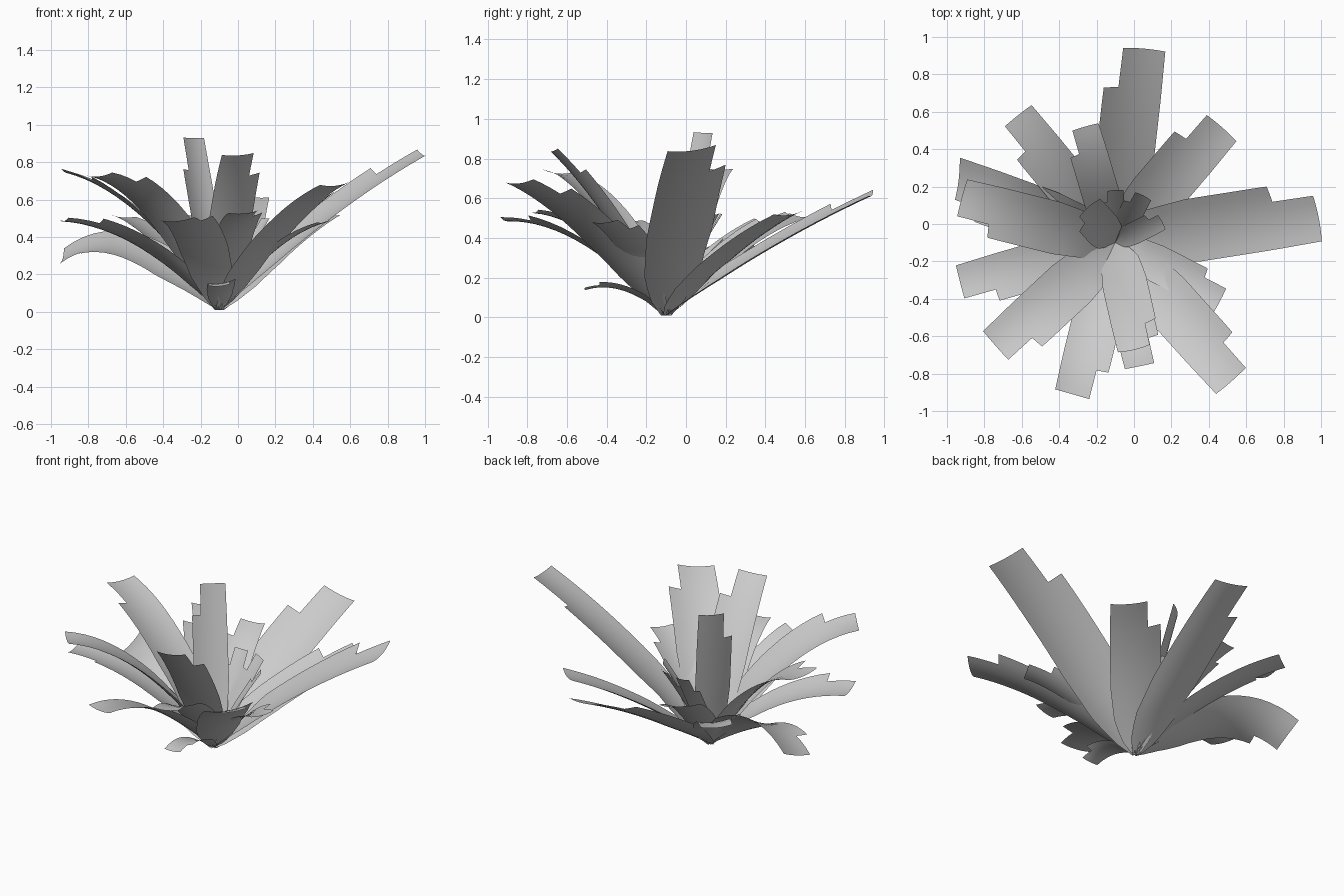
import bpy, bmesh, math
from mathutils import Vector

if "Cube" in bpy.data.objects:
    bpy.data.objects.remove(bpy.data.objects["Cube"])

ROOT = Vector((-0.1, -0.1, 0.01))
ROWS, COLS = 15, 8

def half_profile(t):
    # narrow at the root, quickly full, slightly slimmer at the tip
    pts = [(0, .16), (.08, .58), (.2, .86), (.4, 1), (.75, 1), (1, .97)]
    for (a, va), (b, vb) in zip(pts, pts[1:]):
        if t <= b:
            return va + (vb - va) * (t - a) / (b - a)
    return pts[-1][1]

def leaf(name, x, y, z, w, cr, cz, roll=0.16, cup=0.08):
    """Arching channelled leaf; x,y,z = tip middle, cr = control reach, cz = control height."""
    out = Vector((x, y, 0)) - Vector((ROOT.x, ROOT.y, 0))
    side = Vector((-out.y, out.x, 0)).normalized()
    tip = Vector((x, y, z)) + side * w * 0.12
    ctrl = ROOT.lerp(tip, cr)
    ctrl.z = cz
    bm = bmesh.new()
    grid = []
    for i in range(ROWS + 1):
        t = i / ROWS
        p = ROOT * (1 - t) ** 2 + ctrl * 2 * t * (1 - t) + tip * t * t
        d = ((ctrl - ROOT) * (1 - t) + (tip - ctrl) * t).normalized()
        up = d.cross(side)
        if up.dot(Vector((-out.x, -out.y, out.length))) < 0:
            up.negate()
        row = []
        for j in range(COLS + 1):
            u = j / COLS - 0.5
            lift = (cup * (4 * u * u - 0.3) + roll * (u + .12)) * min(1, 4 * t)
            q = p + side * u * w * half_profile(t) + up * w * lift
            q.z = max(q.z, 0)
            row.append(bm.verts.new(q))
        grid.append(row)
    for i in range(ROWS):
        for j in range(COLS):
            # stepped notch along one edge of the tip
            if j >= COLS * 0.75 and i >= ROWS * 0.8:
                continue
            bm.faces.new((grid[i][j], grid[i][j + 1], grid[i + 1][j + 1], grid[i + 1][j]))
    bmesh.ops.delete(bm, geom=[v for v in bm.verts if not v.link_faces], context='VERTS')
    for f in bm.faces:
        f.smooth = True
    me = bpy.data.meshes.new(name)
    bm.to_mesh(me)
    bm.free()
    ob = bpy.data.objects.new(name, me)
    bpy.context.collection.objects.link(ob)

# large outer leaves: tip x, y, z, width, control reach, control height, roll
outer = [
    (.055, .935, .62, .31, .50, .38, .22),
    (.47, .515, .52, .29, .50, .36),
    (.985, .03, .845, .34, .50, .54, .22),
    (.52, -.84, .68, .29, .55, .54),
    (.46, -.41, .48, .20, .50, .40),
    (.03, -.76, .53, .22, .50, .50),
    (0.0, -.67, .84, .24, .50, .57),
    (-.33, -.91, .49, .26, .55, .50),
    (-.74, -.65, .73, .28, .50, .67),
    (-.93, -.31, .49, .25, .50, .46),
    (-.92, .14, .75, .28, .50, .64),
    (-.94, .24, .29, .30, .60, .55, -.38),
    (-.62, .58, .51, .25, .50, .42),
    (-.26, .52, .52, .20, .50, .42),
]
for n, a in enumerate(outer):
    leaf(f"outer_leaf_{n + 1}", *a)

# steep inner leaves in the heart
inner = [
    (-.24, .09, .93, .20, .55, .50),
    (-.10, .18, .52, .12, .50, .30),
    (.05, .15, .52, .13, .50, .30),
    (.15, .01, .50, .12, .50, .30),
]
for n, a in enumerate(inner):
    leaf(f"inner_leaf_{n + 1}", *a)

# low drooping leaf and short stubs around the root
leaf("low_leaf", -.10, -.51, .14, .15, .55, .20)
for k in range(5):
    ang = math.radians(20 + 72 * k)
    leaf(f"root_leaf_{k + 1}", ROOT.x + .10 * math.cos(ang), ROOT.y + .10 * math.sin(ang),
         .10, .06, .5, .08)
